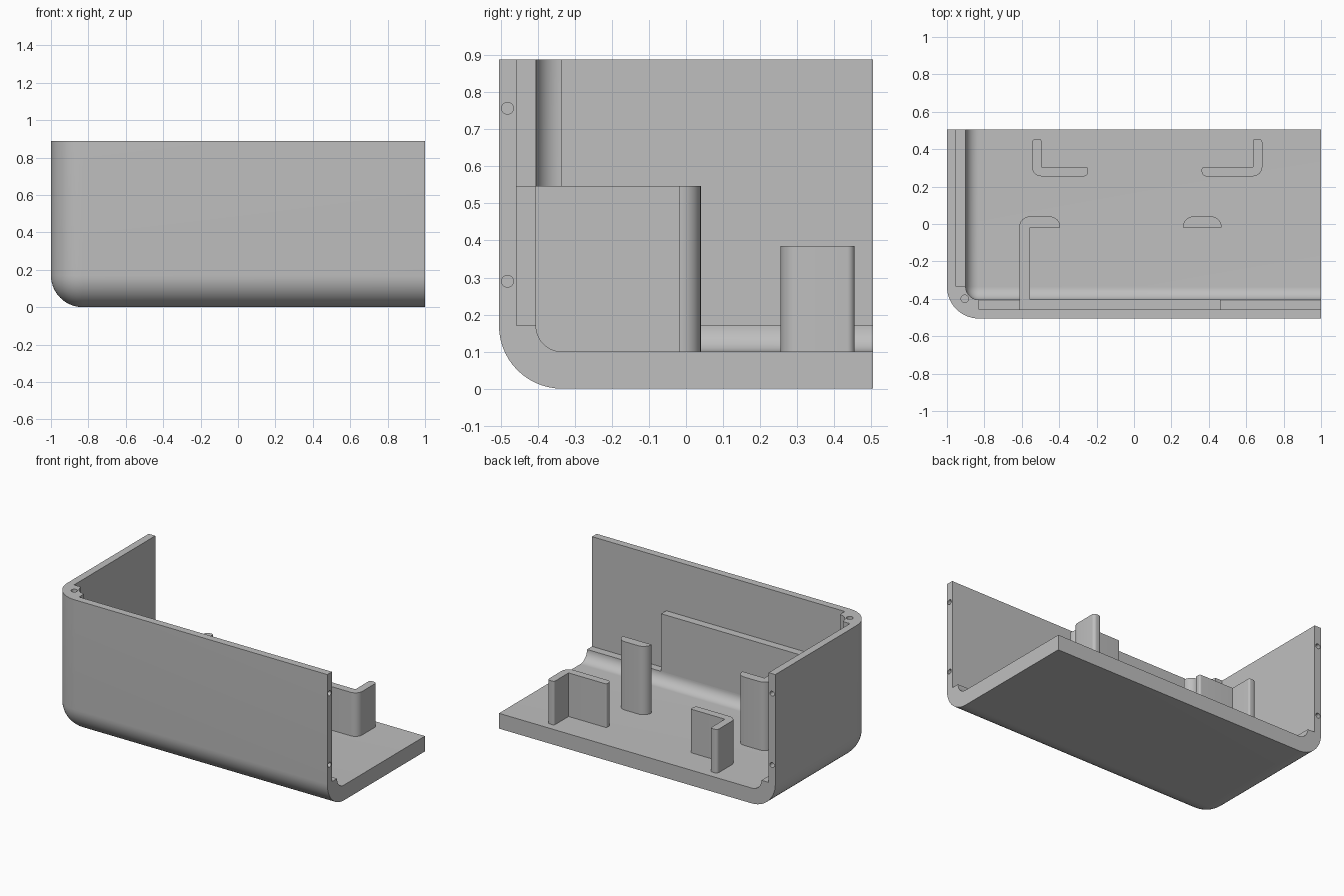
import bpy, bmesh, math
from mathutils import Vector, Matrix

old = bpy.data.objects.get("Cube")
if old:
    bpy.data.objects.remove(old, do_unlink=True)

grey = bpy.data.materials.new("plain grey")
grey.use_nodes = True
COLOUR = (0.52, 0.52, 0.52, 1)
grey.diffuse_color = COLOUR
grey.node_tree.nodes["Principled BSDF"].inputs["Base Color"].default_value = COLOUR

X, Y, TOP = 1.0, 0.505, 0.888        # half width, half depth, height
WALL, THIN, FILLET = 0.1, 0.048, 0.07
OUTER = WALL + FILLET                # outer rounding, concentric with the inner one
FLOOR = WALL


def finish(name, bm):
    bmesh.ops.recalc_face_normals(bm, faces=bm.faces)
    mesh = bpy.data.meshes.new(name)
    bm.to_mesh(mesh)
    bm.free()
    obj = bpy.data.objects.new(name, mesh)
    bpy.context.collection.objects.link(obj)
    mesh.materials.append(grey)
    return obj


def box(name, lo, hi, radius=0):
    """Box; radius rounds the three edges that meet at its low corner."""
    lo, hi = Vector(lo), Vector(hi)
    bm = bmesh.new()
    bmesh.ops.create_cube(bm, size=1)
    for v in bm.verts:
        v.co = (lo + hi) / 2 + v.co * (hi - lo)
    if radius:
        corner = min(bm.verts, key=lambda v: (v.co - lo).length)
        bmesh.ops.bevel(bm, geom=list(corner.link_edges), offset=radius,
                        segments=14, profile=0.5, affect='EDGES')
    return finish(name, bm)


def rod(name, centre, axis, radius, depth):
    bm = bmesh.new()
    turn = Vector((0, 0, 1)).rotation_difference(Vector(axis)).to_matrix().to_4x4()
    bmesh.ops.create_cone(bm, cap_ends=True, segments=32, radius1=radius, radius2=radius,
                          depth=depth, matrix=Matrix.Translation(centre) @ turn)
    return finish(name, bm)


def prism(name, corners, z0, z1):
    """Upright prism from right-angled corners given as (x, y, rounding radius)."""
    points, n = [], len(corners)
    for i, (x, y, r) in enumerate(corners):
        p = Vector((x, y))
        if not r:
            points.append(p)
            continue
        a = (Vector(corners[i - 1][:2]) - p).normalized()
        b = (Vector(corners[(i + 1) % n][:2]) - p).normalized()
        for k in range(9):
            t = k * math.pi / 16
            points.append(p + r * (a + b - math.cos(t) * b - math.sin(t) * a))
    bm = bmesh.new()
    face = bm.faces.new([bm.verts.new((p.x, p.y, z0)) for p in points])
    top = bmesh.ops.extrude_face_region(bm, geom=[face])["geom"]
    for v in top:
        if isinstance(v, bmesh.types.BMVert):
            v.co.z = z1
    return finish(name, bm)


def cut(obj, cutter):
    cutter.hide_render = True
    mod = obj.modifiers.new("cut", 'BOOLEAN')
    mod.operation, mod.solver, mod.object = 'DIFFERENCE', 'EXACT', cutter
    bpy.context.view_layer.objects.active = obj
    bpy.ops.object.modifier_apply(modifier=mod.name)
    bpy.data.objects.remove(cutter, do_unlink=True)


# Shell: rounded block, hollowed out, walls thinned above the ledge
shell = box("shell", (-X, -Y, 0), (X, Y, TOP), OUTER)
cut(shell, box("hollow", (-X + WALL, -Y + WALL, FLOOR), (X + 1, Y + 1, TOP + 1), FILLET))
cut(shell, box("front_recess", (-X + OUTER, -Y + THIN, OUTER), (X + 0.5, -0.2, TOP + 0.5)))
cut(shell, box("side_recess", (-X + THIN, -Y + OUTER, OUTER), (-0.7, Y + 0.5, TOP + 0.5)))

# Screw and pin holes
cut(shell, rod("screw_hole", (-0.905, -0.4, TOP), (0, 0, 1), 0.02, 0.3))
for z in (0.29, 0.757):
    cut(shell, rod("front_wall_hole", (X, -0.482, z), (1, 0, 0), 0.016, 0.2))
    cut(shell, rod("side_wall_hole", (-0.977, Y, z), (0, 1, 0), 0.016, 0.2))

# Backing plate on the front wall, with the hooked divider joined to it
SINK, TALL, LOW, R = FLOOR - 0.01, 0.547, 0.385, 0.055
parts = [shell]
parts.append(box("backing_plate", (-0.613, -Y + THIN, OUTER), (0.463, -Y + WALL, TALL)))
parts.append(prism("hooked_divider", [
    (-0.613, -0.43, 0), (-0.555, -0.43, 0), (-0.555, -0.018, 0), (-0.395, -0.018, 0),
    (-0.395, 0.04, R), (-0.613, 0.04, R)], SINK, TALL))
parts.append(prism("support_post", [
    (0.262, -0.018, 0), (0.468, -0.018, 0), (0.468, 0.04, R), (0.262, 0.04, R)], SINK, TALL))

# Two L-shaped corner brackets facing each other
for name, x, side, length in (("right_bracket", -0.545, 1, 0.30),
                              ("left_bracket", 0.686, -1, 0.324)):
    t = 0.05
    shape = [(0, 0.255, 0.05), (length, 0.255, 0.024), (length, 0.305, 0.012),
             (t, 0.305, 0), (t, 0.455, 0.012), (0, 0.455, 0.02)]
    parts.append(prism(name, [(x + side * u, y, r) for u, y, r in shape], SINK, LOW))

# Smooth the roundings, keep hard edges
bpy.ops.object.select_all(action='DESELECT')
for obj in parts:
    obj.select_set(True)
bpy.context.view_layer.objects.active = shell
bpy.ops.object.shade_smooth_by_angle(angle=math.radians(30))
